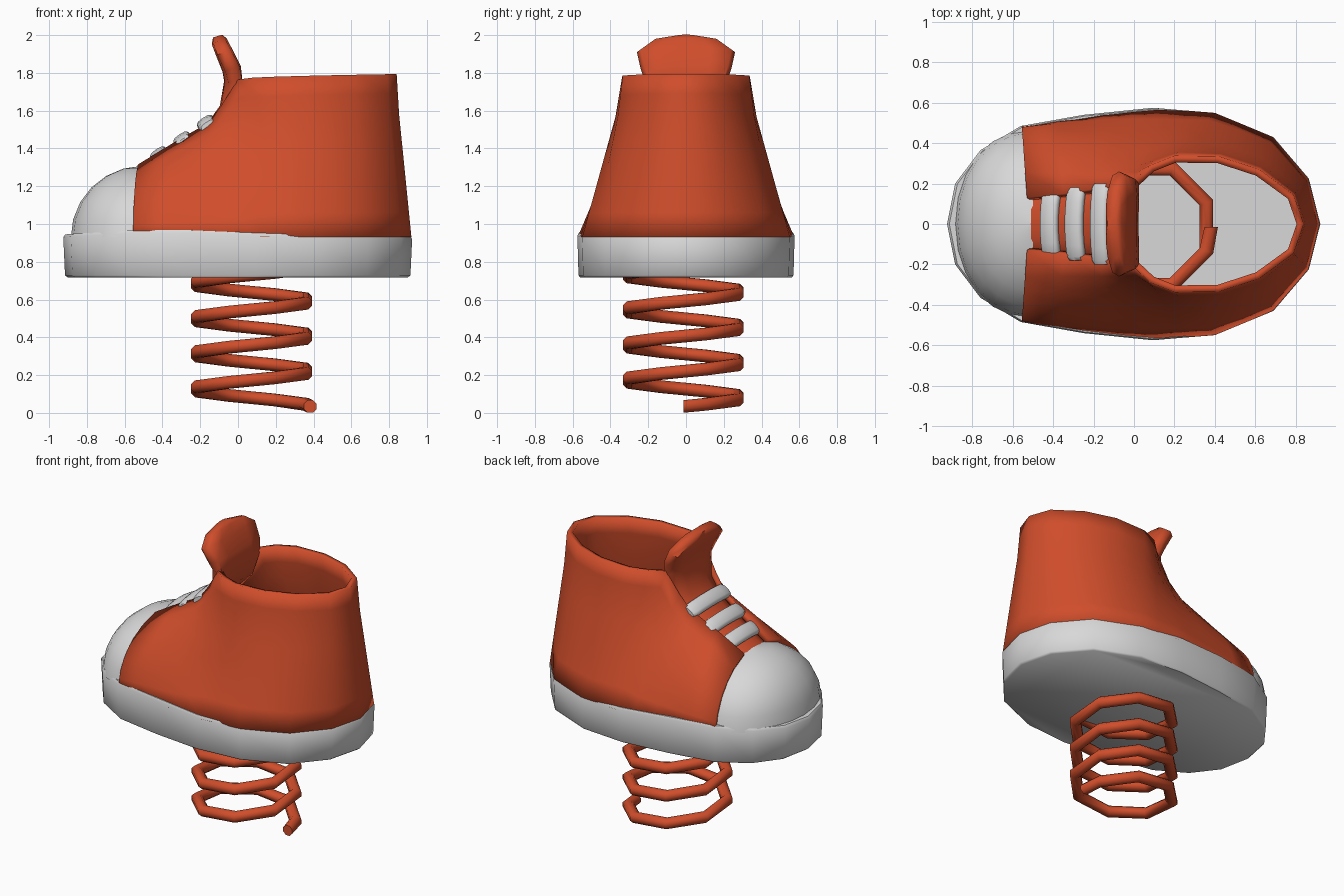
import bpy, bmesh, math
from mathutils import Vector

if "Cube" in bpy.data.objects:
    bpy.data.objects.remove(bpy.data.objects["Cube"])


def material(name, rgb):
    m = bpy.data.materials.new(name)
    m.diffuse_color = (*rgb, 1)
    m.use_nodes = True
    m.node_tree.nodes["Principled BSDF"].inputs["Base Color"].default_value = m.diffuse_color
    return m


RED = material("orange_red", (0.63, 0.075, 0.024))
WHITE = material("off_white", (0.69, 0.69, 0.69))


def make(name, verts, faces, mat, angle=40, recalc=True):
    me = bpy.data.meshes.new(name)
    me.from_pydata([tuple(v) for v in verts], [], faces)
    if recalc:
        bm = bmesh.new()
        bm.from_mesh(me)
        bmesh.ops.recalc_face_normals(bm, faces=bm.faces)
        bm.to_mesh(me)
        bm.free()
    me.materials.append(mat)
    ob = bpy.data.objects.new(name, me)
    bpy.context.collection.objects.link(ob)
    bpy.ops.object.select_all(action='DESELECT')
    ob.select_set(True)
    bpy.context.view_layer.objects.active = ob
    bpy.ops.object.shade_smooth_by_angle(angle=math.radians(angle))
    return ob


def loft(name, rings, mat, angle=40):
    """Skin closed rings of equal size and cap both ends."""
    n = len(rings[0])
    verts = [v for r in rings for v in r]
    faces = [(i * n + j, i * n + (j + 1) % n, (i + 1) * n + (j + 1) % n, (i + 1) * n + j)
             for i in range(len(rings) - 1) for j in range(n)]
    faces += [tuple(range(n)), tuple(range(len(verts) - n, len(verts)))]
    return make(name, verts, faces, mat, angle)


def power(v, e):
    return math.copysign(abs(v) ** e, v)


# Sole: half outline (x, y, top z) mirrored, with an open tray inside
half = [(-0.925, 0, 0.945), (-0.885, 0.2, 0.948), (-0.76, 0.365, 0.955), (-0.56, 0.485, 0.967),
        (-0.25, 0.54, 0.967), (0.09, 0.575, 0.953), (0.4, 0.55, 0.943), (0.69, 0.43, 0.938),
        (0.865, 0.225, 0.936), (0.922, 0, 0.936)]
outline = half + [(x, -y, z) for x, y, z in half[-2:0:-1]]


def sole_ring(s, z=None, drop=0):
    return [(x * s, y * s, zt - drop if z is None else z) for x, y, zt in outline]


loft("sole", [sole_ring(0.975, 0.717), sole_ring(0.99, 0.728), sole_ring(1, None, 0.015),
              sole_ring(0.988), sole_ring(0.9), sole_ring(0.9, 0.745)], WHITE, 50)

# Toe cap: slightly squared quarter ellipsoid
verts, faces = [], []
NU, NV = 12, 6
for i in range(NV + 1):
    lat = math.pi / 2 * i / NV * 0.985
    for j in range(NU + 1):
        lon = -math.pi / 2 + math.pi * j / NU
        verts.append((-0.5 - 0.385 * math.cos(lat) * power(math.cos(lon), 0.95),
                      (0.452 + 0.016 * math.cos(lat)) * math.cos(lat) * power(math.sin(lon), 0.95),
                      0.93 + 0.378 * math.sin(lat)))
for i in range(NV):
    for j in range(NU):
        a = i * (NU + 1) + j
        faces.append((a, a + NU + 1, a + NU + 2, a + 1))
make("toe_cap", verts, faces, WHITE, 60, recalc=False)

# Upper: columns run from the throat edge around the heel (bottom xy, top xyz, roundness)
cols = [((-0.555, 0.484), (-0.53, 0.13, 1.315), 1.0), ((-0.38, 0.515), (-0.35, 0.15, 1.425), 0.8),
        ((-0.15, 0.55), (-0.16, 0.18, 1.535), 0.5), ((0.0, 0.565), (-0.09, 0.195, 1.625), 0.3),
        ((0.12, 0.573), (0.0, 0.215, 1.765), 0.12), ((0.27, 0.56), (0.08, 0.29, 1.775), 0),
        ((0.4, 0.549), (0.2, 0.338, 1.78), 0), ((0.55, 0.488), (0.42, 0.335, 1.786), 0),
        ((0.688, 0.428), (0.62, 0.27, 1.79), 0), ((0.862, 0.224), (0.79, 0.145, 1.793), 0),
        ((0.918, 0), (0.84, 0, 1.794), 0)]
cols += [((b[0], -b[1]), (t[0], -t[1], t[2]), w) for b, t, w in cols[-2::-1]]
levels = [0, 0.15, 0.3, 0.45, 0.6, 0.75, 0.88, 1]
ROWS = len(levels)
verts, faces = [], []
for b, t, w in cols:
    for s in levels:
        dome = (1 - math.sqrt(1 - (0.96 * s) ** 2)) / (1 - math.sqrt(1 - 0.96 ** 2))
        f = w * dome + (1 - w) * min(1.11 * s, 1 - 0.67 * (1 - s))
        verts.append((b[0] + (t[0] - b[0]) * f, b[1] + (t[1] - b[1]) * f, 0.932 + (t[2] - 0.932) * s))
for c in range(len(cols) - 1):
    for r in range(ROWS - 1):
        a = c * ROWS + r
        faces.append((a, a + 1, a + ROWS + 1, a + ROWS))
upper = make("upper", verts, faces, RED, 45, recalc=False)
solid = upper.modifiers.new("thickness", 'SOLIDIFY')
solid.thickness = 0.035
solid.offset = -1

# Tongue: padded strip along (x, z, half width, half thickness, arch)
path = [(-0.56, 1.255, 0.14, 0.02, 0.03), (-0.36, 1.375, 0.165, 0.02, 0.035),
        (-0.16, 1.495, 0.185, 0.025, 0.035), (-0.065, 1.61, 0.195, 0.035, 0.03),
        (-0.026, 1.75, 0.215, 0.048, 0.015), (-0.034, 1.82, 0.24, 0.05, 0.005),
        (-0.074, 1.91, 0.26, 0.046, 0.0), (-0.1, 1.968, 0.175, 0.042, 0.0),
        (-0.108, 1.995, 0.04, 0.025, 0.0)]
section = [(1, 0), (0.92, 0.8), (0.5, 1), (0, 1), (-0.5, 1), (-0.92, 0.8),
           (-1, 0), (-0.92, -0.8), (-0.5, -1), (0, -1), (0.5, -1), (0.92, -0.8)]
rings = []
for i, (x, z, w, t, arch) in enumerate(path):
    p, q = path[max(i - 1, 0)], path[min(i + 1, len(path) - 1)]
    tan = Vector((q[0] - p[0], 0, q[1] - p[1])).normalized()
    nor = Vector((-tan.z, 0, tan.x))
    rings.append([Vector((x, u * w, z)) + nor * (v * t - arch * u * u) for u, v in section])
loft("tongue", rings, RED, 60)

# Laces: three flattened, arched bars
slope = math.radians(34)
along = Vector((math.cos(slope), 0, math.sin(slope)))
normal = Vector((-math.sin(slope), 0, math.cos(slope)))
for k, (x, z, w) in enumerate([(-0.42, 1.373, 0.16), (-0.297, 1.452, 0.18), (-0.172, 1.54, 0.2)]):
    rings = []
    for u in (-1, -0.9, -0.6, -0.2, 0.2, 0.6, 0.9, 1):
        size = 0.8 if abs(u) == 1 else 1
        mid = Vector((x, u * w, z)) - normal * 0.025 * u * u
        rings.append([mid + along * 0.05 * size * power(math.cos(a), 0.7)
                      + normal * 0.027 * size * power(math.sin(a), 0.7)
                      for a in (math.tau * i / 12 for i in range(12))])
    loft(f"lace_{k + 1}", rings, WHITE, 60)

# Spring: five-turn octagonal coil
TURNS, PITCH, R, TUBE = 5, 0.186, 0.31, 0.036
flat = math.cos(math.pi / 8)
steps = [0] + [(i + 0.5) / 8 for i in range(8 * TURNS)] + [TURNS]
rings = []
for s in steps:
    end = s in (0, TURNS)
    a = math.tau * s
    ring = []
    for i in range(8):
        b = math.tau * (i + 0.5) / 8
        rad = R + TUBE * math.cos(b) / (1 if end else flat)
        ring.append((0.072 + rad * math.cos(a), -0.014 + rad * math.sin(a),
                     0.034 + PITCH * s + TUBE * math.sin(b)))
    rings.append(ring)
loft("spring", rings, RED, 46)
